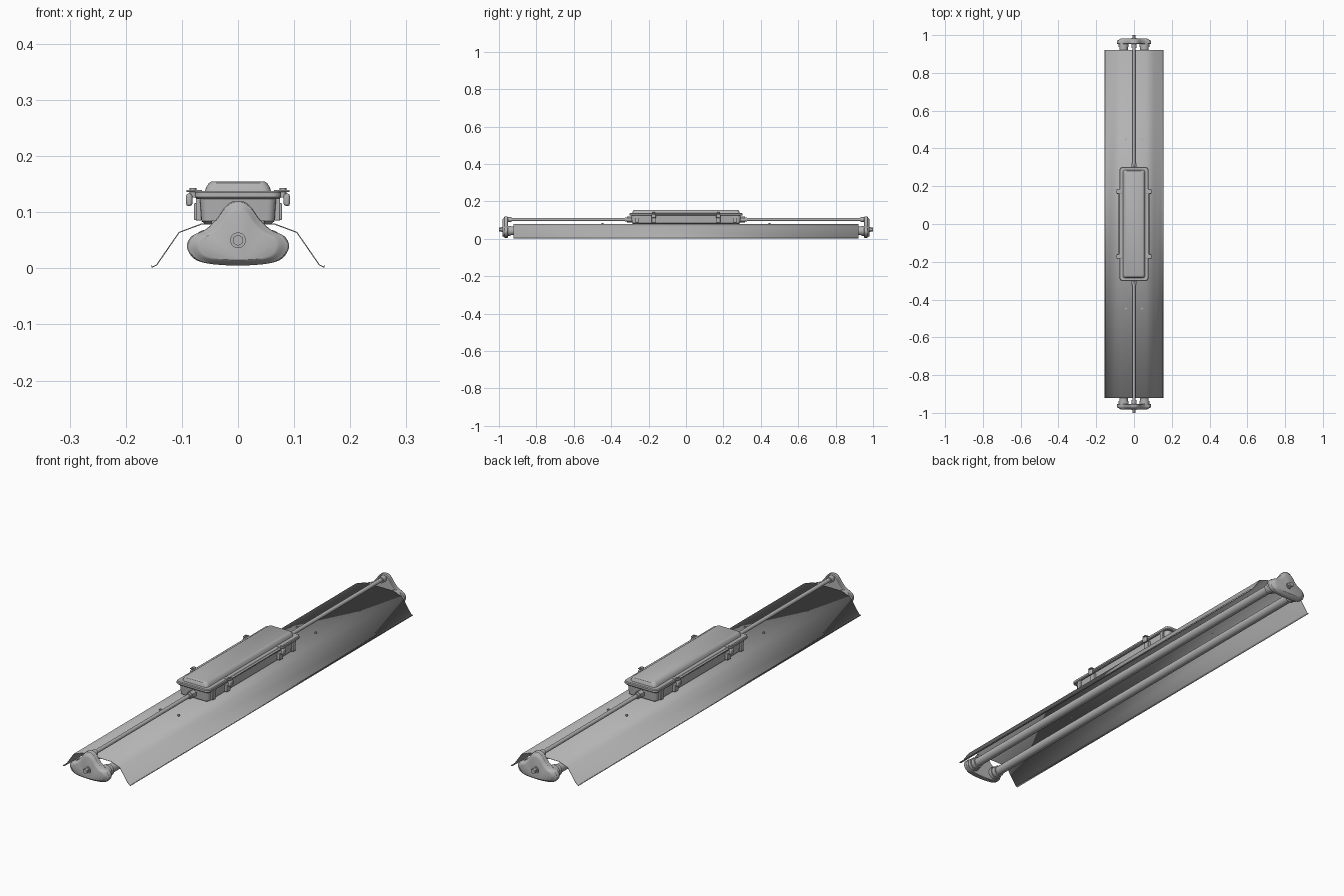
import bpy, bmesh, math
from mathutils import Vector, Matrix

cube = bpy.data.objects.get("Cube")
if cube:
    bpy.data.objects.remove(cube, do_unlink=True)

grey = bpy.data.materials.new("mid_grey")
grey.use_nodes = True
COLOUR = (0.45, 0.45, 0.45, 1)
grey.diffuse_color = COLOUR
grey.node_tree.nodes["Principled BSDF"].inputs["Base Color"].default_value = COLOUR
parts = []


def finish(name, bm):
    bmesh.ops.recalc_face_normals(bm, faces=bm.faces[:])
    mesh = bpy.data.meshes.new(name)
    bm.to_mesh(mesh)
    bm.free()
    mesh.materials.append(grey)
    ob = bpy.data.objects.new(name, mesh)
    bpy.context.collection.objects.link(ob)
    parts.append(ob)
    return ob


def loft(name, rings):
    """Skin a list of equal closed rings and cap both ends."""
    bm = bmesh.new()
    loops = [[bm.verts.new(p) for p in ring] for ring in rings]
    n = len(loops[0])
    for a, b in zip(loops, loops[1:]):
        for i in range(n):
            j = (i + 1) % n
            bm.faces.new((a[i], a[j], b[j], b[i]))
    bm.faces.new(loops[0][::-1])
    bm.faces.new(loops[-1])
    return finish(name, bm)


def rod(name, start, end, radius, sides=20):
    start, end = Vector(start), Vector(end)
    axis = end - start
    bm = bmesh.new()
    turn = axis.to_track_quat('Z', 'Y').to_matrix().to_4x4()
    bmesh.ops.create_cone(bm, cap_ends=True, segments=sides, radius1=radius,
                          radius2=radius, depth=axis.length,
                          matrix=Matrix.Translation((start + end) / 2) @ turn)
    return finish(name, bm)


def block(name, centre, size, bevel=0.002):
    bm = bmesh.new()
    bmesh.ops.create_cube(bm, size=1, matrix=Matrix.Translation(centre) @ Matrix.Diagonal((*size, 1)))
    ob = finish(name, bm)
    mod = ob.modifiers.new("soft_edges", 'BEVEL')
    mod.width, mod.segments = bevel, 2
    return ob


def rounded_rect(hx, hy, z, r, steps=5):
    ring = []
    for q, (sx, sy) in enumerate(((1, 1), (-1, 1), (-1, -1), (1, -1))):
        for k in range(steps + 1):
            a = (q + k / steps) * math.pi / 2
            ring.append((sx * (hx - r) + r * math.cos(a), sy * (hy - r) + r * math.sin(a), z))
    return ring


def smooth_outline(points, steps=5):
    """Closed Catmull-Rom curve through the points."""
    out, n = [], len(points)
    for i in range(n):
        a, b, c, d = (Vector(points[(i + k) % n]) for k in (-1, 0, 1, 2))
        for s in range(steps):
            t = s / steps
            out.append(0.5 * (2 * b + (c - a) * t + (2 * a - 5 * b + 4 * c - d) * t ** 2
                              + (3 * b - a - 3 * c + d) * t ** 3))
    return out


# Folded sheet reflector with a small hooked lip
half = [(0.065, 0.079), (0.105, 0.064), (0.145, 0.006), (0.153, 0.002), (0.154, 0.005)]
section = [(-x, z) for x, z in reversed(half)] + half
bm = bmesh.new()
rows = [[bm.verts.new((x, y, z)) for x, z in section] for y in (-0.922, 0.922)]
for i in range(len(section) - 1):
    bm.faces.new((rows[0][i], rows[0][i + 1], rows[1][i + 1], rows[1][i]))
reflector = finish("reflector", bm)
sheet = reflector.modifiers.new("sheet_thickness", 'SOLIDIFY')
sheet.thickness, sheet.offset = 0.002, 0

# Junction box body, rim and domed lid
loft("box_body", [rounded_rect(0.060, 0.284, 0.080, 0.012), rounded_rect(0.065, 0.289, 0.084, 0.014),
                  rounded_rect(0.068, 0.292, 0.126, 0.014)])
loft("box_rim", [rounded_rect(0.074, 0.299, 0.124, 0.015), rounded_rect(0.077, 0.302, 0.127, 0.017),
                 rounded_rect(0.077, 0.302, 0.135, 0.017), rounded_rect(0.074, 0.299, 0.138, 0.015)])
loft("box_lid", [rounded_rect(0.059, 0.287, 0.136, 0.014), rounded_rect(0.057, 0.285, 0.144, 0.014),
                 rounded_rect(0.052, 0.281, 0.152, 0.012), rounded_rect(0.047, 0.276, 0.155, 0.010)])

# Latches, hinge rails and mounting feet on both sides of the box
for sx, side in ((1, "left"), (-1, "right")):
    rod(f"hinge_rail_{side}", (sx * 0.077, -0.17, 0.133), (sx * 0.077, 0.17, 0.133), 0.004, 12)
    for sy, end in ((1, "back"), (-1, "front")):
        tag = f"{side}_{end}"
        y = sy * 0.172
        block(f"latch_arm_{tag}", (sx * 0.078, y, 0.138), (0.028, 0.020, 0.004), 0.001)
        block(f"latch_tab_{tag}", (sx * 0.087, y, 0.122), (0.011, 0.024, 0.022), 0.004)
        rod(f"latch_screw_{tag}", (sx * 0.080, y, 0.126), (sx * 0.080, y, 0.143), 0.006, 12)
        block(f"box_foot_{tag}", (sx * 0.072, y, 0.101), (0.013, 0.024, 0.030))
        block(f"corner_rib_{tag}", (sx * 0.070, sy * 0.262, 0.105), (0.010, 0.018, 0.040))

# Tubes with their sockets
for sx, side in ((1, "left"), (-1, "right")):
    rod(f"lamp_tube_{side}", (sx * 0.055, -0.94, 0.042), (sx * 0.055, 0.94, 0.042), 0.018, 28)
    for sy, end in ((1, "back"), (-1, "front")):
        tag = f"{side}_{end}"
        rod(f"tube_socket_{tag}", (sx * 0.055, sy * 0.92, 0.042), (sx * 0.055, sy * 0.96, 0.042), 0.023, 28)
        rod(f"socket_collar_{tag}", (sx * 0.055, sy * 0.938, 0.042),
            (sx * 0.055, sy * 0.958, 0.042), 0.027, 28)
        rod(f"reflector_screw_{tag}", (sx * 0.042, sy * 0.447, 0.078),
            (sx * 0.042, sy * 0.447, 0.085), 0.005, 12)

# End caps, conduits and fittings
cap_half = [(0.05, 0.008), (0.078, 0.017), (0.091, 0.038), (0.083, 0.057), (0.060, 0.068),
            (0.040, 0.086), (0.025, 0.107), (0.012, 0.118)]
outline = smooth_outline([(0, 0.005)] + cap_half + [(0, 0.120)] + [(-x, z) for x, z in reversed(cap_half)])
MID = 0.045
cap_steps = [(0.952, 0.95), (0.955, 1), (0.967, 1), (0.971, 0.97), (0.974, 0.89), (0.980, 0.82), (0.982, 0.75)]
for sy, end in ((1, "back"), (-1, "front")):
    loft(f"end_cap_{end}", [[(p.x * s, sy * y, MID + (p.y - MID) * s) for p in outline]
                            for y, s in cap_steps])
    rod(f"cap_washer_{end}", (0, sy * 0.978, 0.05), (0, sy * 0.986, 0.05), 0.014, 24)
    rod(f"cap_bolt_{end}", (0, sy * 0.98, 0.05), (0, sy * 1.0, 0.05), 0.010, 6)
    rod(f"conduit_{end}", (0, sy * 0.28, 0.103), (0, sy * 0.96, 0.103), 0.008)
    rod(f"box_gland_{end}", (0, sy * 0.285, 0.103), (0, sy * 0.316, 0.103), 0.015, 6)
    rod(f"gland_collar_{end}", (0, sy * 0.31, 0.103), (0, sy * 0.326, 0.103), 0.011)
    rod(f"cap_gland_{end}", (0, sy * 0.932, 0.103), (0, sy * 0.958, 0.103), 0.013)

# Smooth curved surfaces, keep folds sharp
bpy.ops.object.select_all(action='DESELECT')
for ob in parts:
    ob.select_set(True)
bpy.context.view_layer.objects.active = parts[0]
bpy.ops.object.shade_smooth_by_angle(angle=math.radians(32))
